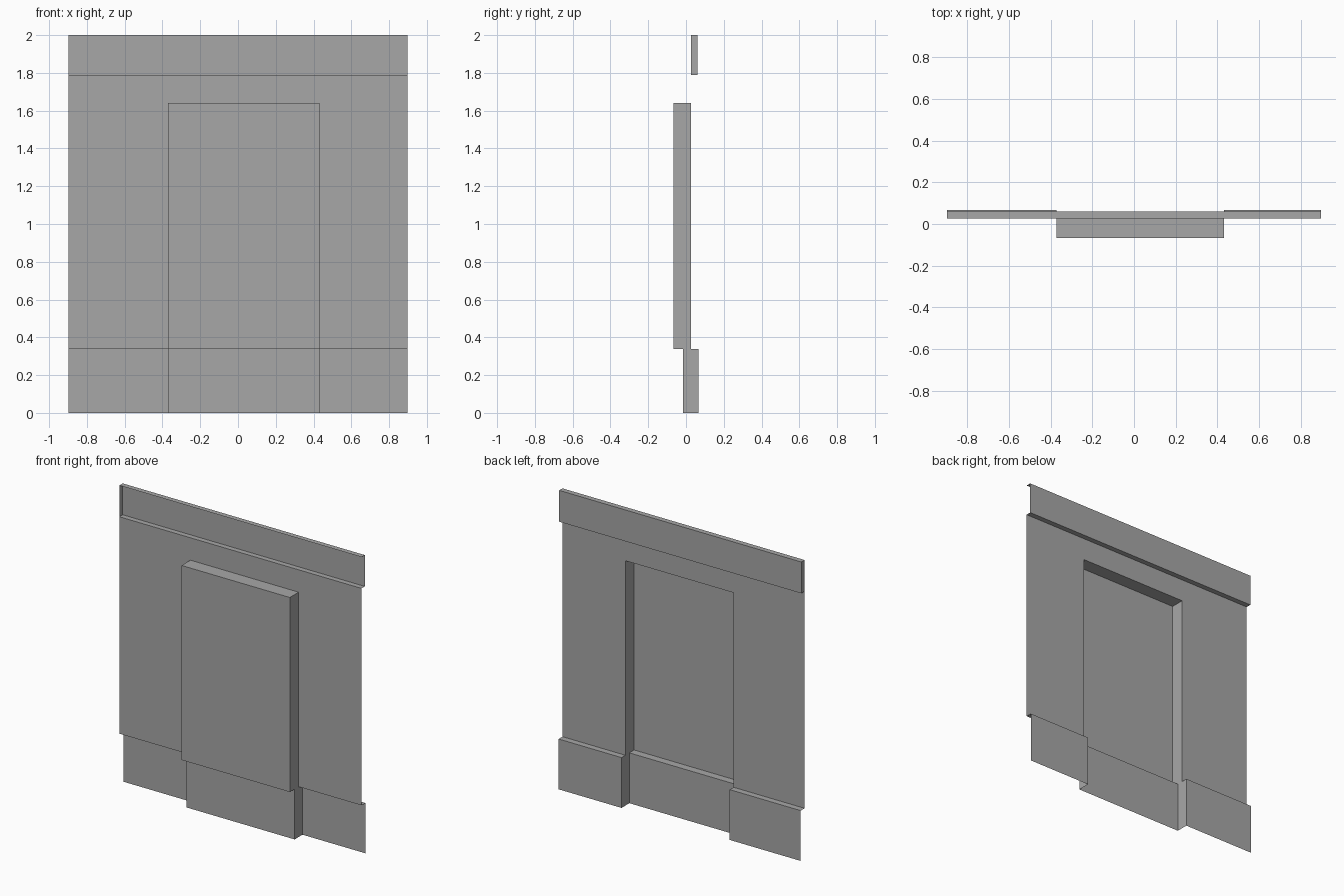
import bpy

old = bpy.data.objects.get("Cube")
if old:
    bpy.data.objects.remove(old, do_unlink=True)

# One plain grey for the whole wall section
grey = bpy.data.materials.new("plain_grey")
grey.use_nodes = True
GREY = (0.39, 0.39, 0.39, 1)
grey.diffuse_color = GREY
grey.node_tree.nodes["Principled BSDF"].inputs["Base Color"].default_value = GREY

# Shared dimensions
LEFT, RIGHT = -0.897, 0.897            # ends of the wall
PIL_L, PIL_R = -0.371, 0.431           # sides of the pilaster
BASE_Z, PIL_Z, BAND_Z, TOP_Z = 0.337, 1.64, 1.79, 2.0
WALL_Y, BAND_Y, PLINTH_Y = 0.026, 0.061, 0.067
PIL_Y, PIL_BASE_Y = -0.067, -0.016


def sheet(name, polygons):
    """Open sheet object from a list of polygons."""
    verts, faces, lookup = [], [], {}
    for poly in polygons:
        face = []
        for point in poly:
            if point not in lookup:
                lookup[point] = len(verts)
                verts.append(point)
            face.append(lookup[point])
        faces.append(face)
    mesh = bpy.data.meshes.new(name)
    mesh.from_pydata(verts, [], faces)
    mesh.materials.append(grey)
    obj = bpy.data.objects.new(name, mesh)
    bpy.context.collection.objects.link(obj)


def strip(x0, x1, profile):
    """Sweep a rising (y, z) profile from x0 to x1, facing the front."""
    return [[(x0, *a), (x1, *a), (x1, *b), (x0, *b)]
            for a, b in zip(profile, profile[1:])]


def side(x, y0, y1, z0, z1, facing):
    """Upright return face at x, facing +x or -x."""
    quad = [(x, y0, z0), (x, y1, z0), (x, y1, z1), (x, y0, z1)]
    return quad if facing > 0 else quad[::-1]


# Wall face, notched where the pilaster stands forward
outline = [(LEFT, BASE_Z), (PIL_L, BASE_Z), (PIL_L, PIL_Z), (PIL_R, PIL_Z),
           (PIL_R, BASE_Z), (RIGHT, BASE_Z), (RIGHT, BAND_Z), (LEFT, BAND_Z)]
sheet("wall_face", [[(x, WALL_Y, z) for x, z in outline]])

# Recessed band with ledge, top cap and one closed end
band = [(WALL_Y, BAND_Z), (BAND_Y, BAND_Z), (BAND_Y, TOP_Z), (WALL_Y, TOP_Z)]
sheet("top_band", strip(LEFT, RIGHT, band)
      + [side(LEFT, WALL_Y, BAND_Y, BAND_Z, TOP_Z, 1)])

# Recessed plinths on either side of the pilaster
plinth = [(PLINTH_Y, 0), (PLINTH_Y, BASE_Z), (WALL_Y, BASE_Z)]
for name, x0, x1 in (("right_plinth", LEFT, PIL_L), ("left_plinth", PIL_R, RIGHT)):
    sheet(name, strip(x0, x1, plinth))

# Pilaster: front, top and sides, open at the back
shaft = [(PIL_Y, BASE_Z), (PIL_Y, PIL_Z), (WALL_Y, PIL_Z)]
sheet("pilaster", strip(PIL_L, PIL_R, shaft)
      + [side(x, PIL_Y, WALL_Y, BASE_Z, PIL_Z, d)
         for x, d in ((PIL_L, -1), (PIL_R, 1))])

# Set-back pilaster base with the shaft's underside
foot = [(PIL_BASE_Y, 0), (PIL_BASE_Y, BASE_Z), (PIL_Y, BASE_Z)]
sheet("pilaster_base", strip(PIL_L, PIL_R, foot)
      + [side(x, PIL_BASE_Y, PLINTH_Y, 0, BASE_Z, d)
         for x, d in ((PIL_L, -1), (PIL_R, 1))])
